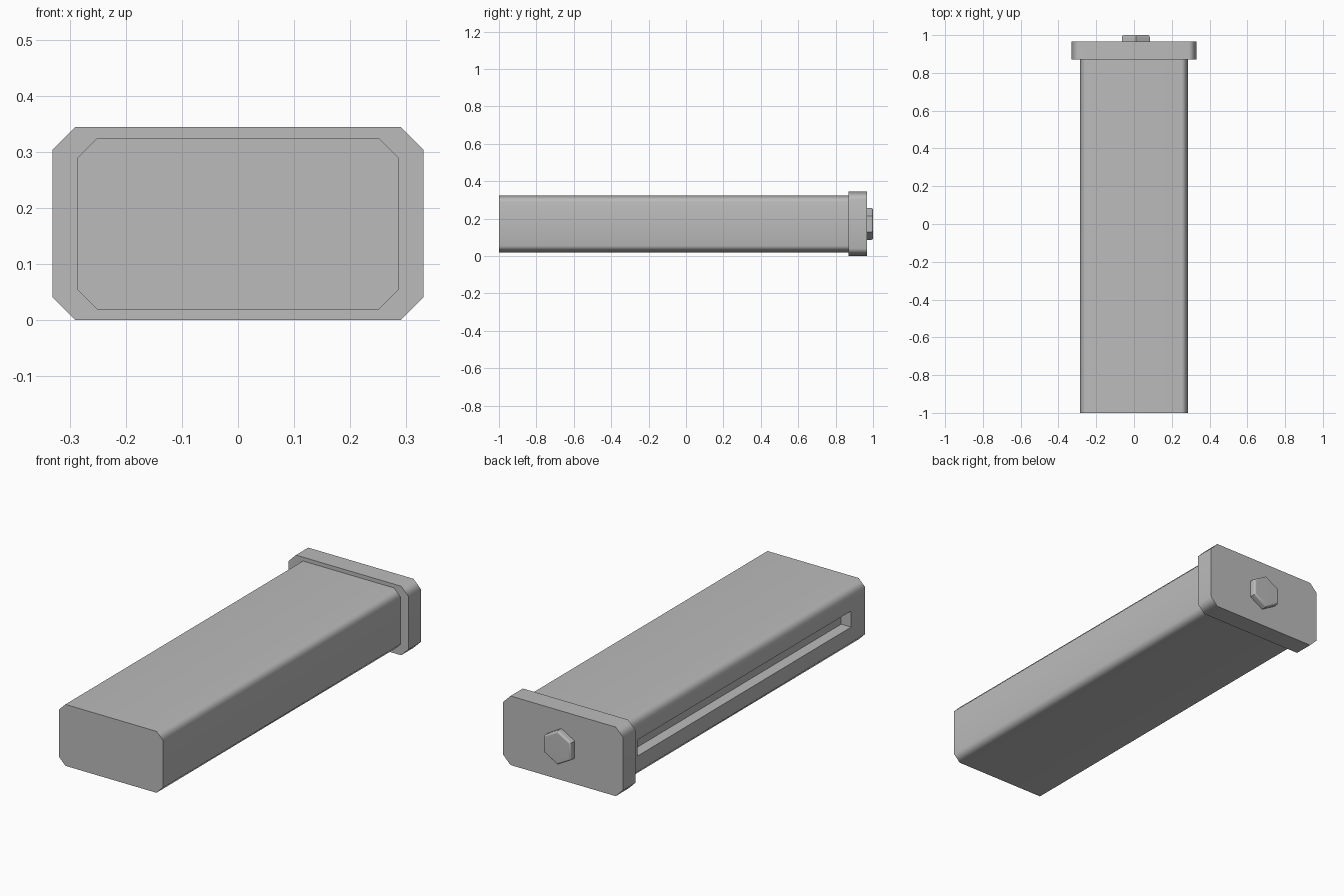
import bpy, bmesh, math
from mathutils import Matrix

cube = bpy.data.objects.get("Cube")
if cube:
    bpy.data.objects.remove(cube, do_unlink=True)

grey = bpy.data.materials.new("plain grey")
grey.use_nodes = True
COLOUR = (0.5, 0.5, 0.5, 1)
grey.diffuse_color = COLOUR
grey.node_tree.nodes["Principled BSDF"].inputs["Base Color"].default_value = COLOUR

MID_Z = 0.172


def prism(name, outline, y0, y1, x=0.0):
    """Extrude an (x, z) outline along y, centred on height MID_Z."""
    bm = bmesh.new()
    face = bm.faces.new([bm.verts.new((x + px, y0, MID_Z + pz)) for px, pz in outline])
    top = bmesh.ops.extrude_face_region(bm, geom=[face])["geom"]
    bmesh.ops.translate(bm, vec=(0, y1 - y0, 0),
                        verts=[v for v in top if isinstance(v, bmesh.types.BMVert)])
    bmesh.ops.recalc_face_normals(bm, faces=bm.faces)
    mesh = bpy.data.meshes.new(name)
    bm.to_mesh(mesh)
    bm.free()
    mesh.materials.append(grey)
    obj = bpy.data.objects.new(name, mesh)
    bpy.context.collection.objects.link(obj)
    return obj


def chamfered(w, h, c):
    """Rectangle of half sizes w, h with corners cut by c."""
    quarter = [(w, h - c), (w - c, h)]
    half = quarter + [(-x, z) for x, z in reversed(quarter)]
    return half + [(-x, -z) for x, z in half]


def smooth(obj, degrees):
    """Smooth shading that keeps large faces flat and sharp edges crisp."""
    bpy.ops.object.select_all(action="DESELECT")
    obj.select_set(True)
    bpy.context.view_layer.objects.active = obj
    bpy.ops.object.shade_smooth_by_angle(angle=math.radians(degrees))
    weighted = obj.modifiers.new("weighted normals", "WEIGHTED_NORMAL")
    weighted.keep_sharp = True


# Long body, with a shallow slot along its right side
body = prism("body", chamfered(0.287, 0.153, 0.036), -1.0, 0.87)
cutter = prism("slot_cutter", chamfered(0.055, 0.04, 0.0)[::2], -0.89, 0.79, x=-0.287)
cutter.hide_render = True
cutter.hide_set(True)
cut = body.modifiers.new("slot", "BOOLEAN")
cut.operation = "DIFFERENCE"
cut.solver = "EXACT"
cut.object = cutter
smooth(body, 50)

# Wider end cap
cap = prism("end_cap", chamfered(0.331, 0.172, 0.041), 0.87, 0.967)
smooth(cap, 50)

# Hexagonal bolt head with a rounded outer rim
hexagon = [(0.085 * math.sin(a), 0.085 * math.cos(a))
           for a in (math.radians(60 * i) for i in range(6))]
bolt = prism("bolt_head", hexagon, 0.967, 1.0, x=0.01)
bm = bmesh.new()
bm.from_mesh(bolt.data)
rim = [e for e in bm.edges if all(v.co.y > 0.99 for v in e.verts)]
bmesh.ops.bevel(bm, geom=rim, offset=0.01, segments=3, profile=0.5, affect="EDGES")
bm.to_mesh(bolt.data)
bm.free()
smooth(bolt, 40)
